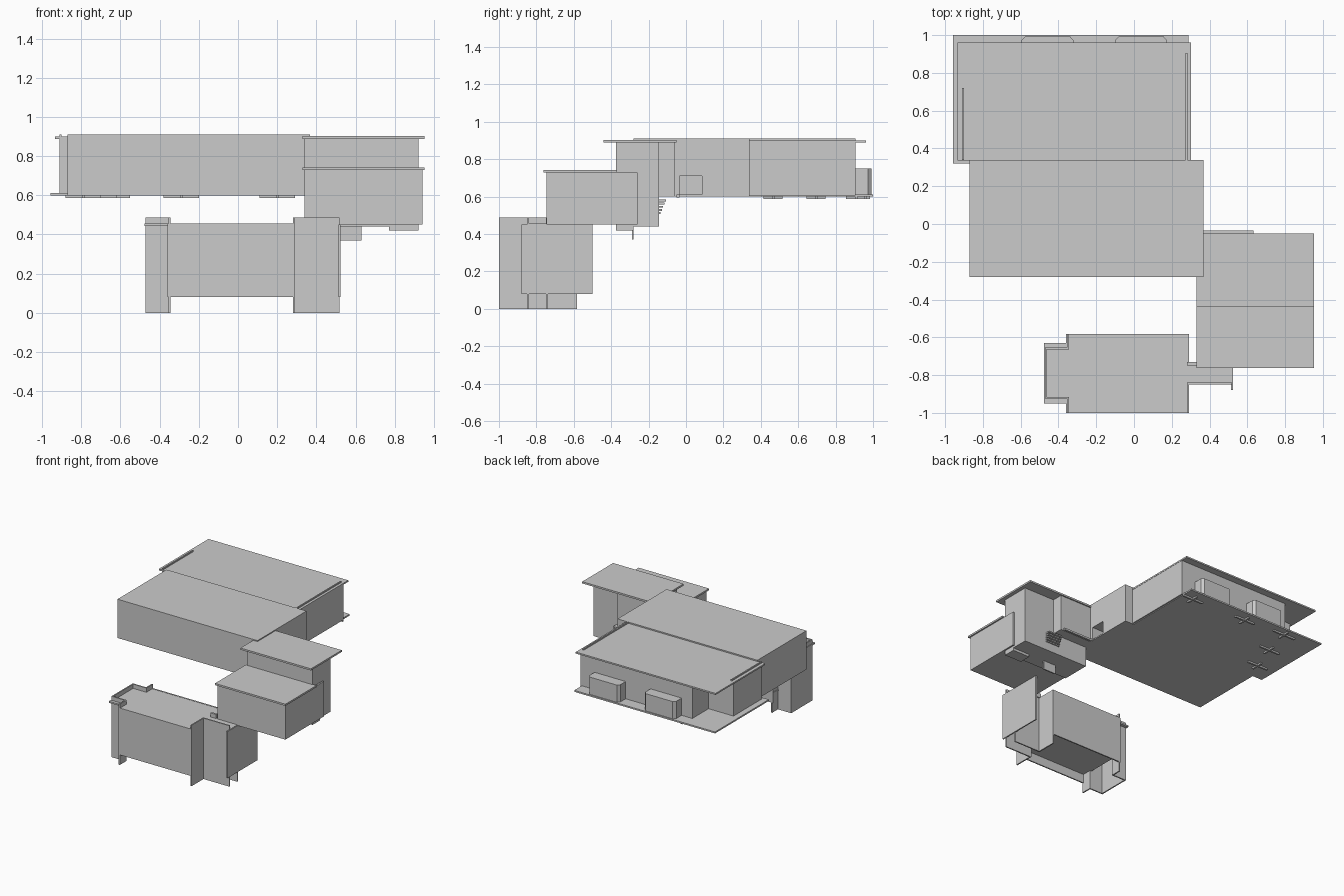
import bpy, bmesh

if "Cube" in bpy.data.objects:
    bpy.data.objects.remove(bpy.data.objects["Cube"])

def box(name, x0, x1, y0, y1, z0, z1):
    """Box given by its bounds."""
    return prism(name, [(x0, y0), (x1, y0), (x1, y1), (x0, y1)], z0, z1)

def prism(name, pts, z0, z1):
    """Plan outline extruded from z0 to z1."""
    bm = bmesh.new()
    f = bm.faces.new([bm.verts.new((x, y, z0)) for x, y in pts])
    r = bmesh.ops.extrude_face_region(bm, geom=[f])
    top = [v for v in r["geom"] if isinstance(v, bmesh.types.BMVert)]
    bmesh.ops.translate(bm, vec=(0, 0, z1 - z0), verts=top)
    bmesh.ops.recalc_face_normals(bm, faces=bm.faces[:])
    me = bpy.data.meshes.new(name)
    bm.to_mesh(me)
    bm.free()
    ob = bpy.data.objects.new(name, me)
    bpy.context.collection.objects.link(ob)
    return ob

T = 0.01  # plate thickness

# large front wing with a small recess in its right wall
wing = box("front_wing", -.87, .368, -.28, .34, .60, .91)
cut = box("recess_cutter", .25, .45, -.035, .085, .61, .71)
cut.hide_render = True
cut.hide_viewport = True
m = wing.modifiers.new("recess", "BOOLEAN")
m.object = cut
m.solver = "EXACT"

# rear wing with notched corner, roof and floor slabs
prism("rear_wing", [(-.91, .34), (.30, .34), (.30, .905), (-.69, .905),
                    (-.69, .70), (-.91, .70)], .605, .89)
box("rear_roof", -.935, .302, .335, .962, .888, .90)
box("rear_floor_slab", -.957, .288, .32, 1.0, .60, .612)
box("roof_strip_left", -.91, -.90, .34, .72, .90, .91)
box("roof_strip_right", .272, .282, .34, .905, .90, .91)

# rear bay windows with chamfered corners
for i, x in enumerate((-.595, -.10)):
    prism(f"bay_window_{i}", [(x, .90), (x + .275, .90), (x + .275, .972), (x + .257, .992),
                              (x + .018, .992), (x, .972)], .612, .75)

# under-floor bars with cross pieces
for i, (x0, x1, y) in enumerate(((.11, .29, .91), (-.38, -.20, .92), (-.75, -.55, .94),
                                 (-.80, -.62, .70), (-.88, -.70, .47))):
    box(f"floor_bar_{i}", x0, x1, y - .007, y + .007, .587, .602)
    xc = (x0 + x1) / 2
    box(f"floor_cross_{i}", xc - .007, xc + .007, y - .055, y + .045, .587, .602)

# right tower: upper rooms and roof
box("tower_room", .34, .922, -.375, -.145, .44, .89)
box("tower_link", .34, .65, -.145, -.06, .60, .89)
box("tower_roof", .33, .953, -.44, -.05, .888, .902)
box("link_ledge", .368, .632, -.05, -.035, .595, .61)

# right tower: lower front box, roof slab
box("lower_room", .34, .942, -.747, -.37, .45, .73)
box("lower_room_side", .93, .942, -.37, -.26, .45, .73)
box("lower_room_roof", .33, .953, -.762, -.37, .728, .742)
box("hanging_panel", .52, .63, -.29, -.28, .37, .46)
box("hanging_ledge", .77, .922, -.375, -.28, .42, .45)

# small steps behind the tower
for i in range(5):
    box(f"step_{i}", .60, .72, -.15, -.108 - .007 * i, .575 - .017 * i, .585 - .017 * i)

# lower hall: walls, ceiling, raised floor
X0, X1 = -.36, .29
box("hall_front", X0, X1, -1.0, -1.0 + T, .08, .455)
box("hall_back", X0, X1, -.592, -.592 + T, .08, .455)
box("hall_roof", -.465, X1, -.915, -.665, .44, .453)
for n, y0, y1 in (("front", -.995, -.915), ("rear", -.665, -.585)):
    box(f"hall_roof_{n}", X0, X1, y0, y1, .44, .453)
box("hall_floor", X0, X1, -.99, -.59, .15, .16)

# left end: projecting bay, side piers, parapet and ledge
box("left_bay_wall", -.472, -.462, -.925, -.655, 0, .487)
for n, ya, p0, p1 in (("front", -.925, -1.0, -.915), ("rear", -.665, -.665, -.582)):
    box(f"left_bay_side_{n}", -.462, -.345, ya, ya + T, 0, .487)
    box(f"left_pier_{n}", -.355, -.345, p0, p1, 0, .487)
    o = -.95 if n == "front" else -.655
    box(f"left_ledge_{n}", -.477, -.345, o, o + .025, .443, .455)
box("left_ledge_end", -.477, -.462, -.925, -.655, .443, .455)

# right end: entrance passage with piers and outer screen
for n, ya, p0, p1 in (("front", -.85, -1.0, -.84), ("rear", -.748, -.748, -.582)):
    box(f"right_side_{n}", .29, .518, ya, ya + T, 0, .487 if n == "front" else .45)
    box(f"right_pier_{n}", .28, .29, p0, p1, 0, .487 if n == "front" else .45)
box("passage_roof", .28, .518, -.842, -.738, .445, .455)
box("passage_parapet", .28, .33, -.748, -.73, .45, .487)
box("outer_screen", .513, .523, -.88, -.50, .08, .452)
